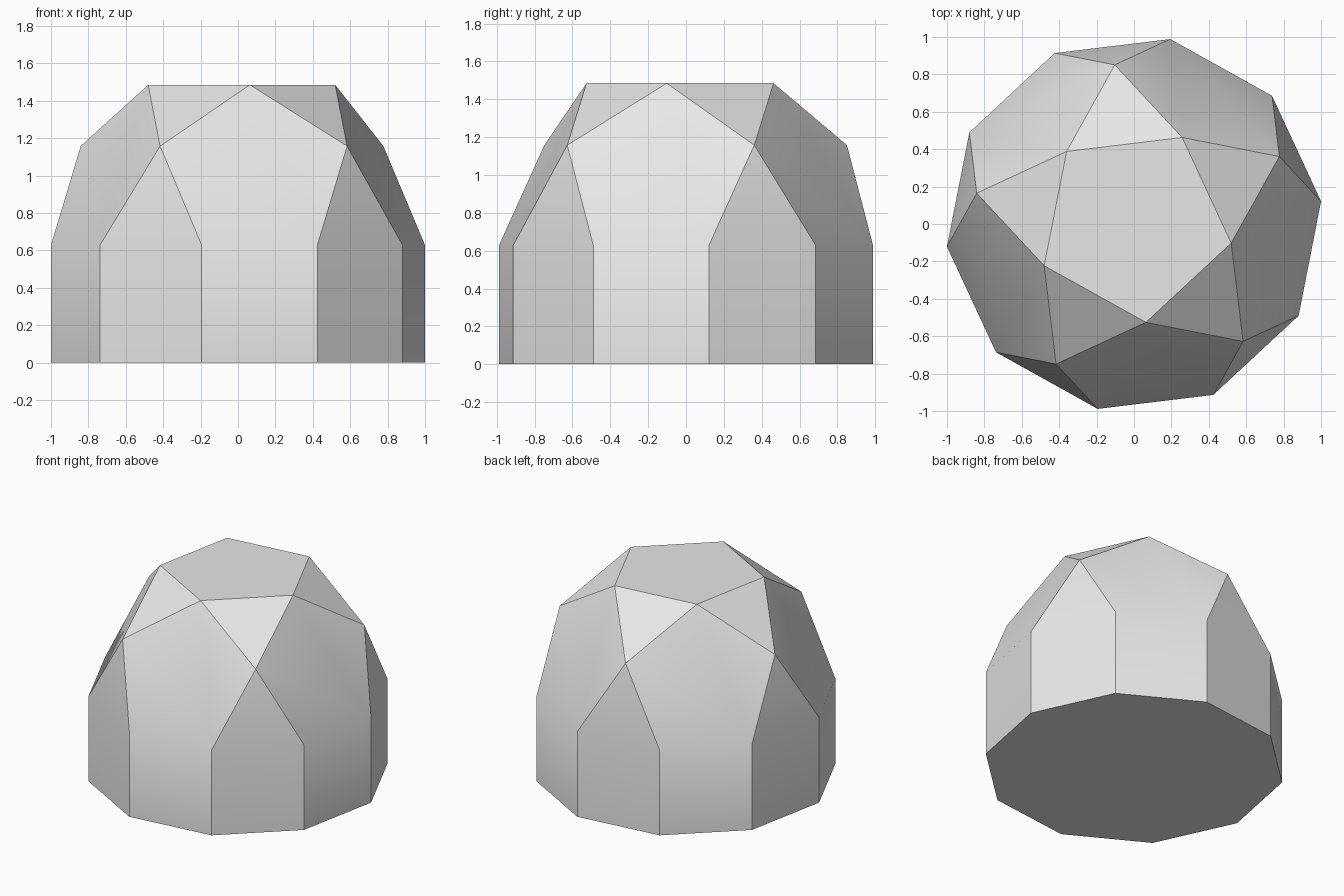
import bpy
import bmesh
import math

cube = bpy.data.objects.get("Cube")
if cube:
    bpy.data.objects.remove(cube, do_unlink=True)

R = 1.0073                      # radius of the ten-sided wall
WALL = 0.628                    # height where the dome begins
TURN = math.radians(6.9)        # twist about z

mat = bpy.data.materials.new("light_grey")
mat.use_nodes = True
grey = (0.8, 0.8, 0.8, 1.0)
mat.diffuse_color = grey
mat.node_tree.nodes["Principled BSDF"].inputs["Base Color"].default_value = grey

bm = bmesh.new()


def ring(count, radius, z, offset):
    """Evenly spaced vertices around z."""
    angles = [TURN + math.radians(offset) + math.tau * i / count for i in range(count)]
    return [bm.verts.new((radius * math.cos(a), radius * math.sin(a), z)) for a in angles]


# Rings of half an icosidodecahedron standing on a prism
foot = ring(10, R, 0, 0)
rim = ring(10, R, WALL, 0)
mid = ring(5, R * 0.8507, WALL + R * 0.5257, 18)
top = ring(5, R * 0.5257, WALL + R * 0.8507, 54)

# Base and walls
bm.faces.new(foot[::-1])
for i in range(10):
    k = (i + 1) % 10
    bm.faces.new((foot[i], foot[k], rim[k], rim[i]))

# Dome: alternating triangles and pentagons, closed by a pentagon
for j in range(5):
    n = (j + 1) % 5
    bm.faces.new((rim[2 * j], rim[2 * j + 1], mid[j]))
    bm.faces.new((rim[2 * j + 1], rim[2 * n], mid[n], top[j], mid[j]))
    bm.faces.new((mid[j], top[j], top[j - 1]))
bm.faces.new(top)
bmesh.ops.recalc_face_normals(bm, faces=bm.faces[:])

mesh = bpy.data.meshes.new("faceted_dome")
bm.to_mesh(mesh)
bm.free()
mesh.materials.append(mat)
dome = bpy.data.objects.new("faceted_dome", mesh)
bpy.context.collection.objects.link(dome)

# Smooth the shallow wall-to-dome bends, keep the steeper edges sharp
bpy.ops.object.select_all(action='DESELECT')
dome.select_set(True)
bpy.context.view_layer.objects.active = dome
bpy.ops.object.shade_smooth_by_angle(angle=math.radians(30))
